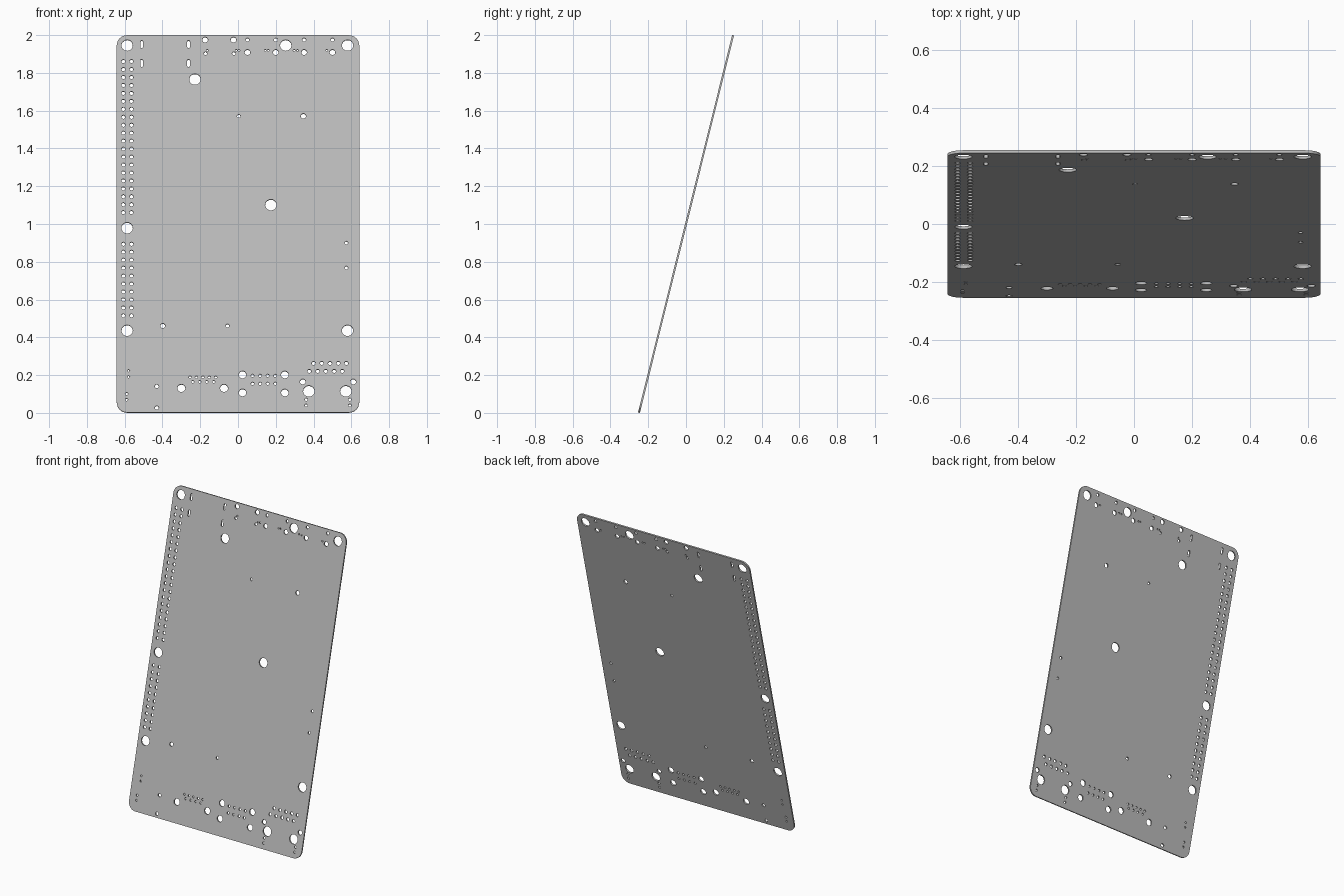
import bpy, bmesh
from math import sin, cos, pi, radians
from mathutils import Matrix

default = bpy.data.objects.get("Cube")
if default:
    bpy.data.objects.remove(default, do_unlink=True)

TILT = radians(14)
THICKNESS = 0.01
HALF_WIDTH = 0.642
HALF_LENGTH = 1.029
CORNER = 0.055

outline_curve = bpy.data.curves.new("board_outline", "CURVE")
outline_curve.dimensions = "2D"
outline_curve.fill_mode = "BOTH"
outline_curve.extrude = THICKNESS / 2


def add_loop(points):
    """Add one closed outline in the plane of the board."""
    spline = outline_curve.splines.new("POLY")
    spline.points.add(len(points) - 1)
    for target, (x, y) in zip(spline.points, points):
        target.co = (x, y, 0, 1)
    spline.use_cyclic_u = True


def rounded_box(x, y, half_x, half_y, radius, steps):
    """Points of a box with rounded corners; full rounding makes a slot."""
    points = []
    for quarter, (sx, sy) in enumerate([(1, 1), (-1, 1), (-1, -1), (1, -1)]):
        for step in range(steps + 1):
            angle = (quarter + step / steps) * pi / 2
            points.append((x + sx * (half_x - radius) + radius * cos(angle),
                           y + sy * (half_y - radius) + radius * sin(angle)))
    return points


def along(height):
    """Distance along the sloping board for a height above the ground."""
    return (height - 1) / cos(TILT)


def hole(x, height, radius):
    sides = 28 if radius > 0.018 else 14
    add_loop([(x + radius * cos(i * 2 * pi / sides),
               along(height) + radius * sin(i * 2 * pi / sides))
              for i in range(sides)])


def row(x, height, count, pitch, radius):
    for i in range(count):
        hole(x + i * pitch, height, radius)


def column(x, height, count, pitch, radius):
    for i in range(count):
        hole(x, height + i * pitch, radius)


# Board edge
add_loop(rounded_box(0, 0, HALF_WIDTH, HALF_LENGTH, CORNER, 8))

# Mounting holes
for x, height in [(-0.587, 1.945), (-0.587, 0.978), (-0.587, 0.435),
                  (0.253, 1.945), (0.58, 1.945), (0.58, 0.435),
                  (-0.228, 1.765), (0.174, 1.1),
                  (0.375, 0.114), (0.571, 0.114)]:
    hole(x, height, 0.03)

# Medium connector holes along the bottom
for x in (-0.3, -0.074):
    hole(x, 0.13, 0.021)
for x in (0.024, 0.248):
    column(x, 0.106, 2, 0.095, 0.02)

# Two-row pin headers on the left edge
PITCH = 0.0421
for x in (-0.607, -0.564):
    column(x, 1.06, 20, PITCH, 0.01)
    column(x, 0.514, 10, PITCH, 0.01)

# Pin rows of the bottom connectors
row(-0.254, 0.188, 5, 0.034, 0.007)
row(-0.24, 0.164, 4, 0.037, 0.007)
for height in (0.154, 0.196):
    row(0.077, height, 4, 0.04, 0.008)
row(0.4, 0.262, 5, 0.0435, 0.01)
row(0.378, 0.22, 5, 0.0435, 0.01)

# Socket holes along the top edge
row(-0.174, 1.974, 2, 0.15, 0.015)
row(-0.172, 1.902, 2, 0.15, 0.009)
row(0.05, 1.974, 4, 0.15, 0.01)
row(0.05, 1.908, 4, 0.15, 0.015)
row(-0.162, 1.918, 4, 0.153, 0.005)
row(0.005, 1.918, 4, 0.155, 0.005)

# Slots at the top left
for x in (-0.51, -0.262):
    for height in (1.95, 1.85):
        add_loop(rounded_box(x, along(height), 0.007, 0.021, 0.0069, 4))

# Single holes and short pairs
for x, height, radius in [(0.346, 1.57, 0.014), (0.004, 1.57, 0.009),
                          (-0.398, 0.46, 0.013), (-0.056, 0.46, 0.01),
                          (0.343, 0.164, 0.015), (0.61, 0.164, 0.015)]:
    hole(x, height, radius)
column(0.573, 0.767, 2, 0.132, 0.009)
column(-0.43, 0.026, 2, 0.114, 0.011)
column(-0.579, 0.19, 2, 0.032, 0.006)
column(-0.59, 0.069, 2, 0.031, 0.007)
for x in (0.361, 0.592):
    column(x, 0.039, 2, 0.031, 0.008)

# Turn the outlines into a solid leaning board
helper = bpy.data.objects.new("outline_helper", outline_curve)
bpy.context.scene.collection.objects.link(helper)
graph = bpy.context.evaluated_depsgraph_get()
mesh = bpy.data.meshes.new_from_object(helper.evaluated_get(graph))
bpy.data.objects.remove(helper, do_unlink=True)
bpy.data.curves.remove(outline_curve)

bm = bmesh.new()
bm.from_mesh(mesh)
bmesh.ops.remove_doubles(bm, verts=bm.verts, dist=0.00001)
bmesh.ops.recalc_face_normals(bm, faces=bm.faces)
lean = Matrix.Translation((0, 0, 1)) @ Matrix.Rotation(pi / 2 - TILT, 4, "X")
bmesh.ops.transform(bm, matrix=lean, verts=bm.verts)
for face in bm.faces:
    face.smooth = False
bm.to_mesh(mesh)
bm.free()

# Plain grey board material
grey = bpy.data.materials.new("board_grey")
grey.use_nodes = True
colour = (0.5, 0.5, 0.5, 1)
grey.diffuse_color = colour
grey.node_tree.nodes["Principled BSDF"].inputs["Base Color"].default_value = colour
mesh.materials.clear()
mesh.materials.append(grey)

mesh.name = "circuit_board"
board = bpy.data.objects.new("circuit_board", mesh)
bpy.context.scene.collection.objects.link(board)
